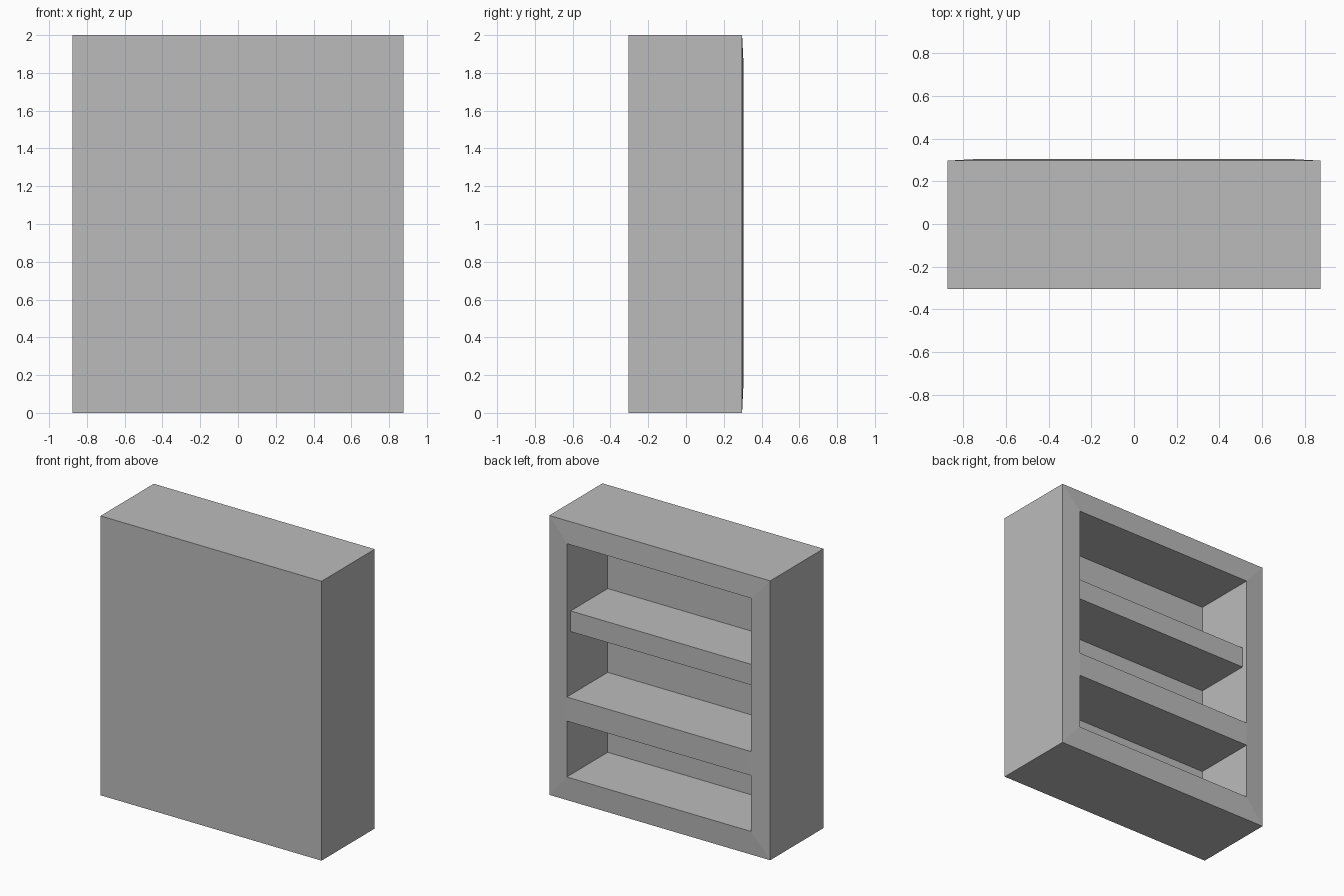
import bpy
import bmesh

default = bpy.data.objects.get("Cube")
if default:
    bpy.data.objects.remove(default, do_unlink=True)

# Single plain grey finish
grey = bpy.data.materials.new("plain grey")
grey.use_nodes = True
COLOUR = (0.5, 0.5, 0.5, 1)
grey.diffuse_color = COLOUR
bsdf = next(n for n in grey.node_tree.nodes if n.type == 'BSDF_PRINCIPLED')
bsdf.inputs["Base Color"].default_value = COLOUR

HALF_W, HEIGHT = 0.875, 2.0          # outer cabinet
INNER_W, FLOOR, CEILING = 0.73, 0.17, 1.84   # opening
FRONT, EDGE, RIM, PANEL = -0.305, 0.297, 0.305, -0.157   # depths along y


def ring_solid(name, rings):
    """Closed solid skinned through rectangular rings (half width, low z, high z, y)."""
    bm = bmesh.new()
    loops = []
    for w, low, high, y in rings:
        corners = [(-w, low), (w, low), (w, high), (-w, high)]
        loops.append([bm.verts.new((x, y, z)) for x, z in corners])
    for a, b in zip(loops, loops[1:]):
        for i in range(4):
            j = (i + 1) % 4
            bm.faces.new((a[i], a[j], b[j], b[i]))
    bm.faces.new(loops[0])
    bm.faces.new(loops[-1])
    bmesh.ops.recalc_face_normals(bm, faces=bm.faces)
    mesh = bpy.data.meshes.new(name)
    bm.to_mesh(mesh)
    bm.free()
    mesh.materials.append(grey)
    obj = bpy.data.objects.new(name, mesh)
    bpy.context.collection.objects.link(obj)
    return obj


# Hollow cabinet with a slightly raised rim round the opening
ring_solid("cabinet", [
    (HALF_W, 0, HEIGHT, FRONT),
    (HALF_W, 0, HEIGHT, EDGE),
    (INNER_W, FLOOR, CEILING, RIM),
    (INNER_W, FLOOR, CEILING, PANEL),
])

# Shelves: the lower one is flush with the rim, the upper one is set back
for name, low, high, y in (("lower_shelf", 0.57, 0.742, RIM),
                           ("upper_shelf", 1.194, 1.342, 0.262)):
    ring_solid(name, [(INNER_W, low, high, PANEL), (INNER_W, low, high, y)])
